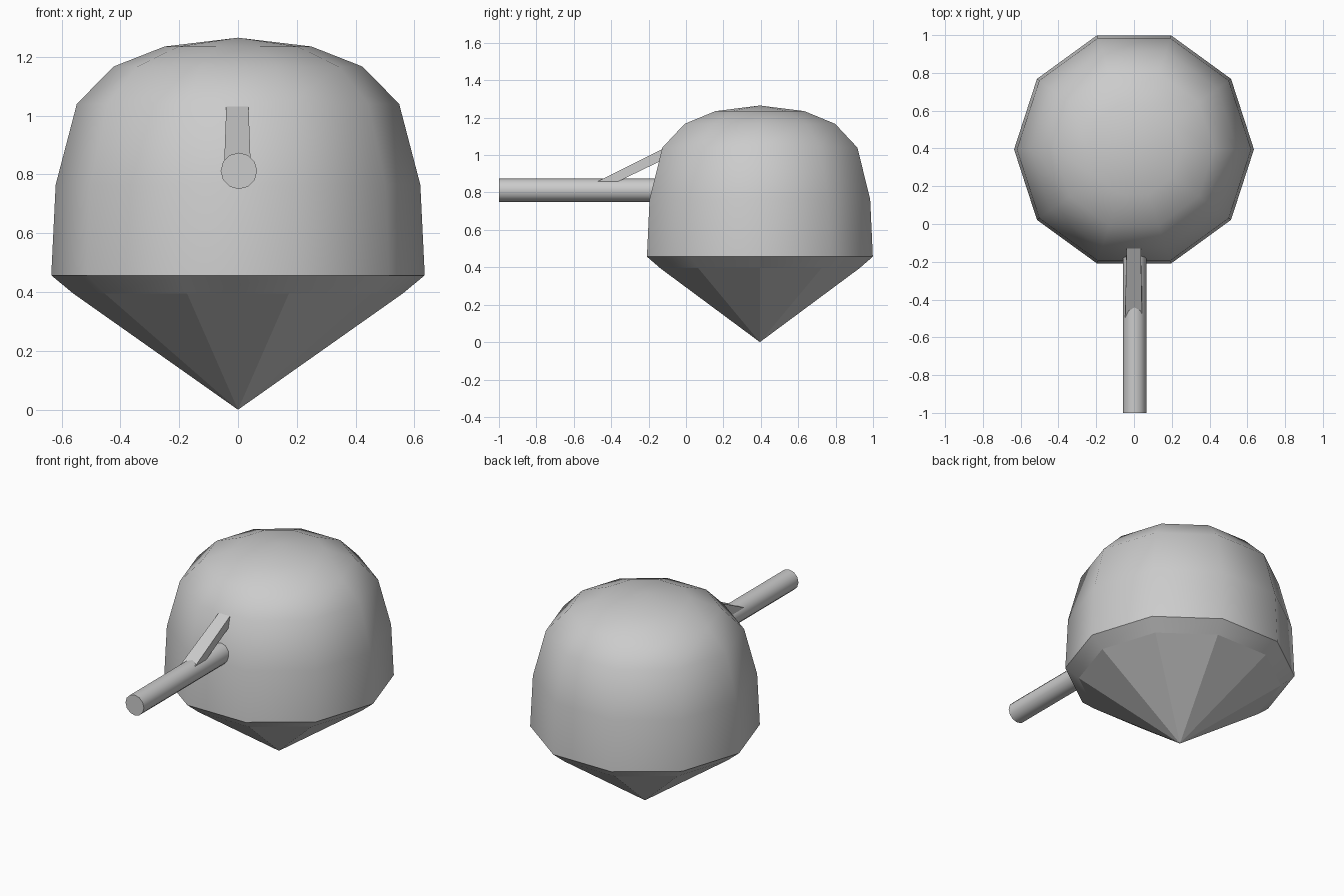
import bpy, bmesh
from math import cos, sin, pi, radians

if "Cube" in bpy.data.objects:
    bpy.data.objects.remove(bpy.data.objects["Cube"])

CY = 0.395  # centre of the body along y


def make_object(name, bm, smooth=None):
    bmesh.ops.recalc_face_normals(bm, faces=bm.faces)
    mesh = bpy.data.meshes.new(name)
    bm.to_mesh(mesh)
    bm.free()
    ob = bpy.data.objects.new(name, mesh)
    bpy.context.collection.objects.link(ob)
    if smooth:
        bpy.ops.object.select_all(action='DESELECT')
        ob.select_set(True)
        bpy.context.view_layer.objects.active = ob
        bpy.ops.object.shade_smooth_by_angle(angle=radians(smooth))
    return ob


def lathe(name, profile, sides, smooth=None):
    """Spin (radius, z) points around the body axis; radius 0 makes a pole."""
    bm = bmesh.new()
    rings = []
    for r, z in profile:
        n = sides if r > 0 else 1
        rings.append([bm.verts.new((r * cos(2 * pi * i / sides),
                                    CY + r * sin(2 * pi * i / sides), z))
                      for i in range(n)])
    for a, b in zip(rings, rings[1:]):
        for i in range(sides):
            j = (i + 1) % sides
            quad = [a[i % len(a)], a[j % len(a)], b[j % len(b)], b[i % len(b)]]
            bm.faces.new(list(dict.fromkeys(quad)))
    return make_object(name, bm, smooth)


# Ten-sided domed body with its underside lip
lathe("dome_body", [(0.56, 0.395), (0.635, 0.457), (0.62, 0.765), (0.548, 1.04),
                    (0.423, 1.167), (0.25, 1.235), (0, 1.265)], 10, 45)

# Faceted pointed base
lathe("cone_base", [(0, 0), (0.56, 0.395)], 10)

# Round bar sticking out of the front
bpy.ops.mesh.primitive_cylinder_add(vertices=12, radius=0.062, depth=0.9,
                                    location=(0.003, -0.55, 0.812),
                                    rotation=(pi / 2, 0, 0))
bar = bpy.context.object
bar.name = "front_bar"
bpy.ops.object.shade_smooth_by_angle(angle=radians(45))

# Slanted brace between the dome and the bar, slightly wider at the bar
bm = bmesh.new()
profile = [(-0.52, 0.835, 0.045), (-0.41, 0.836, 0.045),
           (-0.08, 0.995, 0.037), (-0.08, 1.055, 0.037)]
left, right = [[bm.verts.new((s * w - 0.002, y, z)) for y, z, w in profile]
               for s in (-1, 1)]
bm.faces.new(left)
bm.faces.new(right)
for i in range(4):
    j = (i + 1) % 4
    bm.faces.new((left[i], left[j], right[j], right[i]))
make_object("brace", bm)
